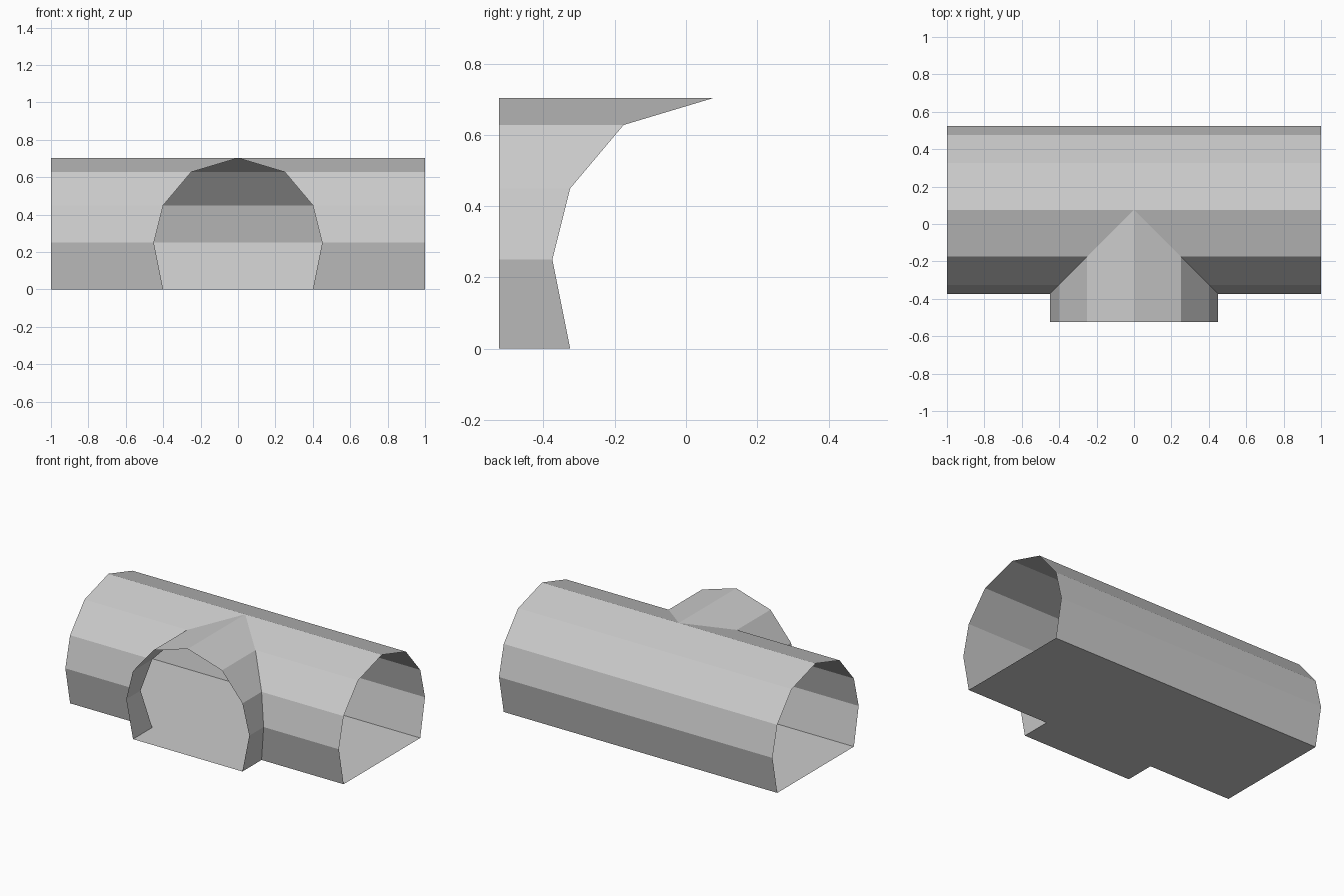
import bpy
import bmesh

cube = bpy.data.objects.get("Cube")
if cube:
    bpy.data.objects.remove(cube, do_unlink=True)

grey = bpy.data.materials.new("concrete_grey")
grey.use_nodes = True
colour = (0.6, 0.6, 0.6, 1)
grey.diffuse_color = colour
grey.node_tree.nodes["Principled BSDF"].inputs["Base Color"].default_value = colour

# Half of the arch: distance from the tunnel axis, height
ARCH = [(0.40, 0), (0.45, 0.25), (0.40, 0.45), (0.25, 0.628), (0, 0.703)]
AXIS_Y = 0.075      # centre line of the main tunnel
END_X = 1.0         # open ends of the main tunnel
MOUTH_Y = -0.525    # open end of the branch


def build(name, polygons):
    """Make one flat-shaded open shell from a list of polygons."""
    bm = bmesh.new()
    for points in polygons:
        bm.faces.new([bm.verts.new(p) for p in points])
    bmesh.ops.remove_doubles(bm, verts=bm.verts, dist=0.0001)
    mesh = bpy.data.meshes.new(name)
    bm.to_mesh(mesh)
    bm.free()
    mesh.materials.append(grey)
    obj = bpy.data.objects.new(name, mesh)
    bpy.context.collection.objects.link(obj)
    return obj


def strip(start, end):
    """Join two edges into a quad."""
    return [start[0], end[0], end[1], start[1]]


def oriented(quad, flip):
    return quad[::-1] if flip else quad


main, branch = [], []
for lower, upper in zip(ARCH, ARCH[1:]):
    pair = (lower, upper)
    # Back wall runs the full length
    main.append(strip([(END_X, AXIS_Y + d, z) for d, z in pair],
                      [(-END_X, AXIS_Y + d, z) for d, z in pair]))
    for side in (-1, 1):
        # Front wall and branch wall meet along a mitred seam
        seam = [(side * d, AXIS_Y - d, z) for d, z in pair]
        end = [(side * END_X, AXIS_Y - d, z) for d, z in pair]
        mouth = [(side * d, MOUTH_Y, z) for d, z in pair]
        main.append(oriented(strip(seam, end), side < 0))
        branch.append(oriented(strip(mouth, seam), side < 0))

# Flat floors, facing down like the rest of the outer shell
w = ARCH[0][0]
back, front = AXIS_Y + w, AXIS_Y - w
main_floor = [(-END_X, front, 0), (-END_X, back, 0), (END_X, back, 0),
              (END_X, front, 0), (w, front, 0), (-w, front, 0)]
branch_floor = [(-w, MOUTH_Y, 0), (-w, front, 0), (w, front, 0), (w, MOUTH_Y, 0)]

build("main_tunnel", main)
build("side_branch", branch)
build("tunnel_floor", [main_floor, branch_floor])
